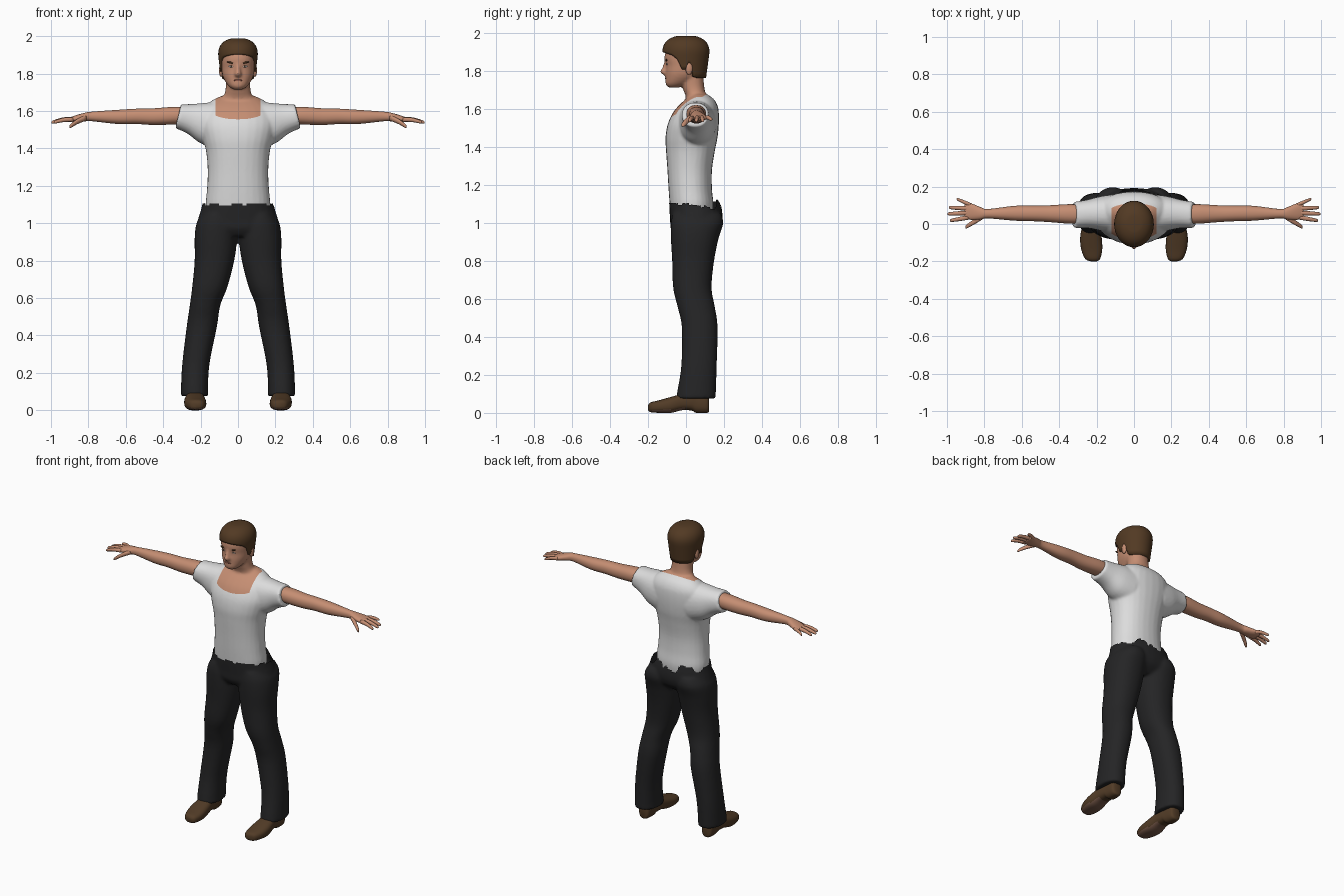
import bpy, bmesh, math, random
from mathutils import Vector, Matrix
from mathutils.bvhtree import BVHTree

if "Cube" in bpy.data.objects:
    bpy.data.objects.remove(bpy.data.objects["Cube"])
random.seed(4)


def material(name, r, g, b):
    m = bpy.data.materials.new(name)
    m.use_nodes = True
    m.diffuse_color = (r, g, b, 1)
    bsdf = m.node_tree.nodes["Principled BSDF"]
    bsdf.inputs["Base Color"].default_value = (r, g, b, 1)
    bsdf.inputs["Roughness"].default_value = 0.8
    return m


SKIN = material("skin", .56, .27, .17)
WHITE = material("shirt white", .72, .72, .72)
BLACK = material("trouser black", .018, .018, .019)
HAIR = material("hair brown", .085, .042, .017)
SHOE = material("shoe brown", .085, .045, .02)
SOLE = material("sole tan", .17, .09, .06)
LIP = material("lip", .36, .13, .09)


def make(name, bm, *mats):
    """Turn a bmesh into a smooth shaded object."""
    bmesh.ops.recalc_face_normals(bm, faces=bm.faces)
    for f in bm.faces:
        f.smooth = True
    me = bpy.data.meshes.new(name)
    bm.to_mesh(me)
    bm.free()
    for m in mats:
        me.materials.append(m)
    ob = bpy.data.objects.new(name, me)
    bpy.context.collection.objects.link(ob)
    return ob


def catmull(a, b, c, d, t):
    return [q + t / 2 * (r - p + t * (2 * p - 5 * q + 4 * r - s + t * (3 * (q - r) + s - p)))
            for p, q, r, s in zip(a, b, c, d)]


def loft(bm, axis, rings, side=1, power=2.2, slant=0, sides=28, steps=4):
    """Skin rounded sections; a ring is (position, low, high, low, high)."""
    n = len(rings)
    fine = []
    for i in range(n - 1):
        around = [rings[min(max(i + k, 0), n - 1)] for k in (-1, 0, 1, 2)]
        fine += [catmull(*around, j / steps) for j in range(steps)]
    fine.append(rings[-1])
    loops = []
    for t, a0, a1, b0, b1 in fine:
        loop = []
        for k in range(sides):
            w = math.tau * k / sides
            c, s = (math.copysign(abs(v) ** (2 / power), v) for v in (math.cos(w), math.sin(w)))
            a, b = (a0 + a1 + c * (a1 - a0)) / 2, (b0 + b1 + s * (b1 - b0)) / 2
            x, y, z = {"x": (t - slant * s * (b1 - b0), a, b), "y": (a, t, b), "z": (a, b, t)}[axis]
            loop.append(bm.verts.new((x * side, y, z)))
        loops.append(loop)
    bridge(bm, loops)
    bm.faces.new(loops[0])
    bm.faces.new(loops[-1])


def bridge(bm, loops):
    for p, q in zip(loops, loops[1:]):
        for k in range(len(p)):
            j = (k + 1) % len(p)
            bm.faces.new((p[k], p[j], q[j], q[k]))


def upright(bm, rows, **kw):
    """Loft of symmetric sections given as (height, half width, front, back)."""
    loft(bm, "z", [(z, -w, w, f, b) for z, w, f, b in rows], **kw)


def fused(bm, voxel, smooth):
    """Blend overlapping volumes into one skin and return it as a bmesh."""
    ob = make("blend_helper", bm)
    mod = ob.modifiers.new("Remesh", "REMESH")
    mod.mode = "VOXEL"
    mod.voxel_size = voxel
    mod = ob.modifiers.new("Smooth", "SMOOTH")
    mod.iterations = smooth
    dg = bpy.context.evaluated_depsgraph_get()
    out = bmesh.new()
    out.from_object(ob, dg)
    bpy.data.objects.remove(ob)
    return out


def blob(name, mat, centre, size, tilt=0):
    bm = bmesh.new()
    mtx = Matrix.Translation(centre) @ Matrix.Rotation(tilt, 4, "Y") @ Matrix.Diagonal((*size, 1))
    bmesh.ops.create_uvsphere(bm, u_segments=16, v_segments=10, radius=1, matrix=mtx)
    return make(name, bm, mat)


SIDES = (("left", 1), ("right", -1))

# Torso, sleeves, neck, head and nose, blended together
bm = bmesh.new()
upright(bm, [(1.04, .165, -.08, .14), (1.1, .173, -.086, .145), (1.18, .166, -.092, .137),
             (1.28, .162, -.098, .137), (1.38, .17, -.105, .152), (1.45, .188, -.108, .166),
             (1.52, .205, -.097, .173), (1.58, .2, -.07, .173), (1.62, .18, -.038, .166),
             (1.655, .14, 0, .145), (1.68, .09, .03, .11)])
for _, s in SIDES:
    loft(bm, "x", [(.1, -.05, .16, 1.4, 1.65), (.18, -.035, .148, 1.43, 1.645),
                   (.25, -.022, .13, 1.478, 1.638), (.32, -.022, .118, 1.508, 1.635)], s, slant=.12)
upright(bm, [(1.6, .13, -.01, .13), (1.65, .105, 0, .12), (1.68, .078, -.005, .105),
             (1.72, .066, -.02, .096), (1.8, .066, -.03, .09)])
upright(bm, [(1.714, .024, -.09, -.04), (1.732, .05, -.107, .01), (1.765, .073, -.108, .06),
             (1.795, .084, -.108, .08), (1.83, .088, -.106, .095), (1.87, .09, -.113, .1),
             (1.91, .088, -.105, .1), (1.95, .06, -.07, .08)])
upright(bm, [(1.782, .014, -.12, -.08), (1.796, .019, -.137, -.08),
             (1.82, .013, -.126, -.08), (1.855, .011, -.114, -.08)])
bm = fused(bm, .008, 4)


# Neckline cut, then colour by region
def neck_height(y):
    return 1.57 + .65 * (y + .06)


for co, no in (((0, -.06, 1.57), (0, -.65, 1)), ((.12, 0, 0), (1, 0, 0)), ((-.12, 0, 0), (1, 0, 0))):
    faces = [f for f in bm.faces if 1.54 < f.calc_center_median().z < 1.72]
    geom = faces + list({e for f in faces for e in f.edges}) + list({v for f in faces for v in f.verts})
    bmesh.ops.bisect_plane(bm, geom=geom, plane_co=co, plane_no=no)
for f in bm.faces:
    c = f.calc_center_median()
    f.material_index = int(c.z > 1.7 or (c.z > neck_height(c.y) and abs(c.x) < .12))
tree = BVHTree.FromBMesh(bm)
make("shirt_and_head", bm, WHITE, SKIN)


def on_face(x, z):
    hit = tree.ray_cast(Vector((x, -1, z)), Vector((0, 1, 0)))[0]
    return hit if hit else Vector((x, -.1, z))


# Face details and ears
for name, s in SIDES:
    blob(name + "_eye", WHITE, on_face(s * .036, 1.838), (.014, .004, .005))
    blob(name + "_pupil", HAIR, on_face(s * .036, 1.839), (.006, .005, .005))
    blob(name + "_brow", HAIR, on_face(s * .038, 1.858), (.021, .005, .005), s * -.2)
    blob(name + "_ear", SKIN, (s * .09, .016, 1.816), (.012, .019, .034))
blob("mouth", LIP, on_face(0, 1.764), (.024, .004, .005))

# Hair: a cap whose lower edge follows the hairline round the head
HAIRLINE = [(-1, 1.902), (-.6, 1.885), (-.38, 1.862), (-.2, 1.81), (0, 1.81), (.08, 1.845),
            (.24, 1.845), (.36, 1.775), (.6, 1.765), (1.01, 1.765)]


def hairline(u):
    for (a, za), (b, zb) in zip(HAIRLINE, HAIRLINE[1:]):
        if u <= b:
            return za + (zb - za) * (u - a) / (b - a)


bm = bmesh.new()
COLS, ROWS = 64, 14
loops = []
for r in range(-1, ROWS):
    loop = []
    for k in range(COLS):
        w = math.tau * k / COLS
        low = hairline(math.sin(w))
        z = low + (1.988 - low) * math.sin(max(r, 0) / ROWS * math.pi / 2)
        if z > 1.9:
            scale = (1 - ((z - 1.9) / .09) ** 2.4) ** (1 / 2.4)
        else:
            scale = 1 - 1.1 * (1.9 - z)
        if r < 0:
            scale *= .78
        loop.append(bm.verts.new((.106 * scale * math.cos(w), .124 * scale * math.sin(w), z)))
    loops.append(loop)
bridge(bm, loops)
bm.faces.new(loops[-1])
make("hair", bm, HAIR)

# Arms with hands
for name, s in SIDES:
    bm = bmesh.new()
    loft(bm, "x", [(.24, .005, .1, 1.535, 1.62), (.34, .002, .106, 1.528, 1.622),
                   (.45, .01, .1, 1.525, 1.614), (.54, .015, .098, 1.53, 1.612),
                   (.64, .018, .097, 1.53, 1.606), (.78, .03, .08, 1.545, 1.596),
                   (.82, .024, .09, 1.544, 1.59), (.87, .022, .11, 1.54, 1.576),
                   (.905, .03, .114, 1.542, 1.564)], s)
    make(name + "_arm", bm, SKIN)
    bm = bmesh.new()
    # each digit: root x, y, z, tip x, y, z, thickness
    for x, y, z, tx, ty, tz, r in ((.88, .036, 1.554, .984, .018, 1.538, .012),
                                   (.88, .06, 1.556, .998, .054, 1.538, .012),
                                   (.88, .083, 1.556, .99, .088, 1.538, .012),
                                   (.87, .1, 1.556, .948, .134, 1.545, .011),
                                   (.81, .04, 1.564, .902, -.018, 1.514, .015)):
        rings = []
        for t, k in ((0, 1), (.35, 1), (.65, .88), (.93, .7), (1, .3)):
            cy, cz = y + (ty - y) * t, z + (tz - z) * t + .006 * math.sin(math.pi * t)
            rings.append((x + (tx - x) * t, cy - r * k, cy + r * k, cz - r * k, cz + r * k))
        loft(bm, "x", rings, s, sides=12, steps=2)
    make(name + "_fingers", bm, SKIN)

# Trousers: legs and hips blended, with a ragged waist edge
bm = bmesh.new()
upright(bm, [(.93, .18, -.055, .13), (.97, .222, -.08, .175), (1.02, .214, -.084, .192),
             (1.08, .196, -.088, .188), (1.14, .184, -.09, .172), (1.2, .18, -.09, .16)])
for _, s in SIDES:
    loft(bm, "z", [(.075, .158, .306, -.052, .157), (.12, .16, .305, -.045, .158),
                   (.25, .152, .298, -.025, .162), (.45, .112, .274, -.022, .167),
                   (.56, .095, .258, -.045, .152), (.66, .056, .245, -.068, .135),
                   (.8, .02, .232, -.073, .148), (.92, .004, .232, -.08, .172),
                   (1, .006, .222, -.08, .197), (1.05, .03, .19, -.07, .185)], s)
bm = fused(bm, .01, 4)
jags = [random.uniform(-1, 1) for _ in range(45)]


def waist(c):
    u = (math.atan2(c.y - .05, c.x) / math.tau % 1) * 44
    i = int(u)
    jag = jags[i] + (jags[i + 1] - jags[i]) * (u - i)
    return 1.1 + jag * (.03 if c.y > .08 else .01)


bmesh.ops.delete(bm, geom=[f for f in bm.faces if (lambda c: c.z > waist(c))(f.calc_center_median())],
                 context="FACES")
make("trousers", bm, BLACK)

# Shoes with tan soles under the front part
for name, s in SIDES:
    bm = bmesh.new()
    loft(bm, "y", [(-.2, .2, .23, .015, .04), (-.187, .182, .26, .004, .055), (-.14, .17, .281, 0, .067),
                   (-.08, .172, .288, 0, .084), (-.02, .18, .28, .014, .1), (.03, .185, .275, .012, .11),
                   (.055, .188, .272, 0, .11), (.11, .195, .268, 0, .1), (.122, .21, .25, .01, .08)],
         s, power=2.6)
    bmesh.ops.recalc_face_normals(bm, faces=bm.faces)
    for f in bm.faces:
        f.material_index = int(f.normal.z < -.6 and f.calc_center_median().y < 0)
    make(name + "_shoe", bm, SHOE, SOLE)
